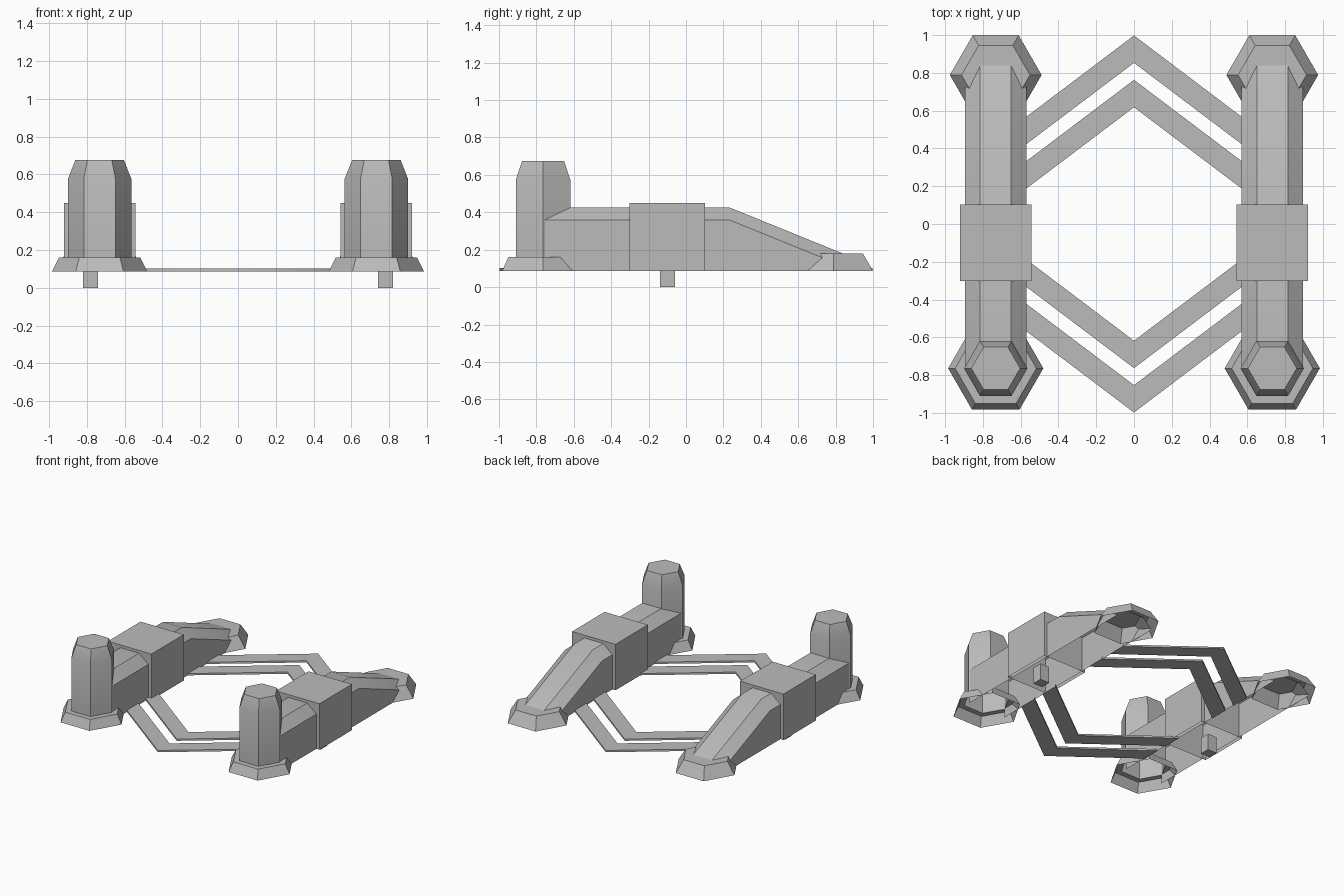
import bpy, bmesh
from math import cos, sin, pi, radians

if "Cube" in bpy.data.objects:
    bpy.data.objects.remove(bpy.data.objects["Cube"], do_unlink=True)

grey = bpy.data.materials.new("hull_grey")
grey.use_nodes = True
GREY = (0.5, 0.5, 0.5, 1)
grey.diffuse_color = GREY
grey.node_tree.nodes["Principled BSDF"].inputs["Base Color"].default_value = GREY

CX = 0.732      # centre line of each side pod
FLOOR = 0.087   # underside of the pods


def loft(name, rings, closed=True, cap_start=False, cap_end=False, mirror="X"):
    """Skin a list of equal-length rings and mirror the result."""
    bm = bmesh.new()
    vs = [[bm.verts.new(p) for p in ring] for ring in rings]
    n = len(vs[0])
    for a, b in zip(vs, vs[1:]):
        for i in range(n if closed else n - 1):
            j = (i + 1) % n
            bm.faces.new((a[i], a[j], b[j], b[i]))
    if cap_start:
        bm.faces.new(vs[0][::-1])
    if cap_end:
        bm.faces.new(vs[-1])
    bmesh.ops.recalc_face_normals(bm, faces=bm.faces)
    mesh = bpy.data.meshes.new(name)
    bm.to_mesh(mesh)
    bm.free()
    mesh.materials.append(grey)
    ob = bpy.data.objects.new(name, mesh)
    bpy.context.collection.objects.link(ob)
    mod = ob.modifiers.new("mirror", "MIRROR")
    mod.use_axis = ["X" in mirror, "Y" in mirror, False]
    mod.use_clip = True
    bpy.ops.object.select_all(action="DESELECT")
    ob.select_set(True)
    bpy.context.view_layer.objects.active = ob
    bpy.ops.object.shade_smooth_by_angle(angle=radians(30))
    return ob


def hexagon(x, y, r, z):
    return [(x + r * cos(k * pi / 3), y + r * sin(k * pi / 3), z) for k in range(6)]


def box_ring(x0, x1, y0, y1, z):
    return [(x0, y0, z), (x1, y0, z), (x1, y1, z), (x0, y1, z)]


# Front towers: flared skirt, ledge, column and tapered cap, open below
tower = [(0.252, FLOOR), (0.215, 0.16), (0.168, 0.16), (0.168, 0.575), (0.129, 0.675)]
loft("front_tower", [hexagon(CX, -0.764, r, z) for r, z in tower], cap_end=True)

# Rear feet
loft("rear_foot", [hexagon(CX, 0.789, r, z) for r, z in ((0.243, FLOOR), (0.181, 0.18))],
     cap_end=True)


# Pod hulls: bevelled channel with a sloping tail
def hull_section(y, top):
    half = [(0.162, FLOOR), (0.162, top - 0.067), (0.082, top)]
    return ([(CX - w, y, z) for w, z in half]
            + [(CX + w, y, z) for w, z in reversed(half)])


loft("pod_hull", [hull_section(y, top) for y, top in
                  ((-0.76, 0.427), (0.23, 0.427), (0.87, 0.167))], closed=False)

# Central housings, open below
loft("pod_housing", [box_ring(CX - 0.189, CX + 0.189, -0.302, 0.102, z)
                     for z in (FLOOR, 0.449)], cap_end=True)

# Small pegs below the housings
loft("pod_peg", [box_ring(0.74, 0.82, -0.14, -0.06, z) for z in (0, 0.13)],
     cap_start=True, cap_end=True)


# Flat chevron braces joining the two pods
def brace_section(x, outer):
    y = outer - 0.755 * x
    return [(x, y - 0.145, FLOOR), (x, y, FLOOR), (x, y, 0.101), (x, y - 0.145, 0.101)]


for name, apex in (("outer_brace", 0.998), ("inner_brace", 0.763)):
    loft(name, [brace_section(0, apex), brace_section(0.575, apex)],
         cap_end=True, mirror="XY")
